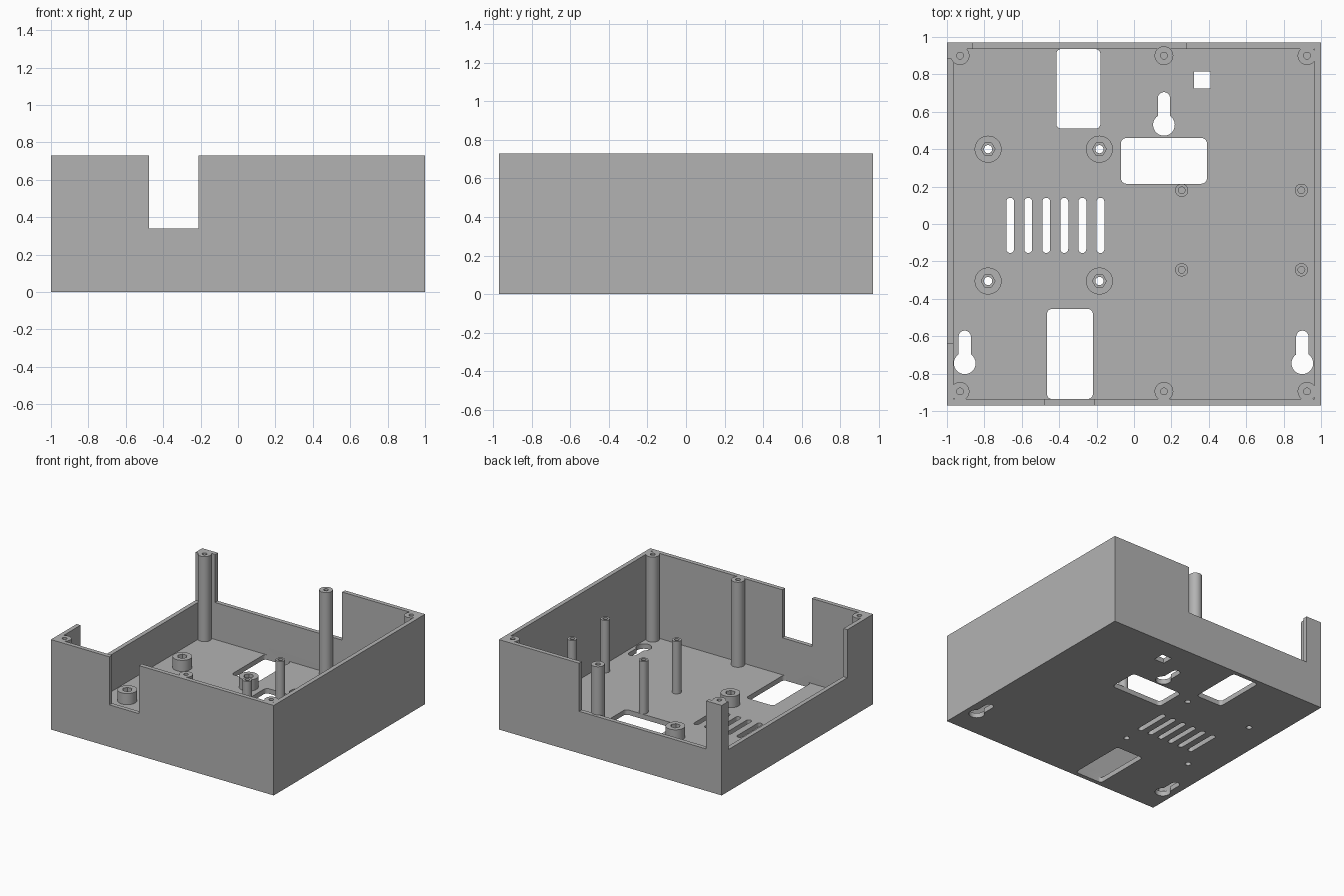
import bpy, bmesh
from math import pi, sin, cos, asin

if "Cube" in bpy.data.objects:
    bpy.data.objects.remove(bpy.data.objects["Cube"])

GREY = (0.45, 0.45, 0.45, 1)
mat = bpy.data.materials.new("light grey plastic")
mat.use_nodes = True
mat.diffuse_color = GREY
mat.node_tree.nodes["Principled BSDF"].inputs["Base Color"].default_value = GREY

HX, HY, TOP = 1.0, 0.97, 0.73      # half width, half depth, height
WALL, FLOOR, RIM = 0.035, 0.04, 0.34


# Outlines, all counter-clockwise
def arc(cx, cy, r, a0, a1, n):
    return [(cx + r * cos(a0 + (a1 - a0) * i / n),
             cy + r * sin(a0 + (a1 - a0) * i / n)) for i in range(n + 1)]


def circle(cx, cy, r, n=32):
    return arc(cx, cy, r, 0, 2 * pi, n)[:-1]


def rect(x0, x1, y0, y1):
    return [(x0, y0), (x1, y0), (x1, y1), (x0, y1)]


def rounded(x0, x1, y0, y1, r):
    corners = [(x1 - r, y1 - r), (x0 + r, y1 - r), (x0 + r, y0 + r), (x1 - r, y0 + r)]
    pts = []
    for i, (cx, cy) in enumerate(corners):
        pts += arc(cx, cy, r, i * pi / 2, (i + 1) * pi / 2, 8)
    return pts


def keyhole(cx, cy, r=0.058, w=0.033, length=0.175):
    a = asin(w / r)
    return (arc(cx, cy, r, pi / 2 + a, 2.5 * pi - a, 28)
            + arc(cx, cy + length - w, w, 0, pi, 12))


# Extruded solids: a list of (outline, z0, z1) becomes one mesh object
def solid(name, parts):
    bm = bmesh.new()
    for pts, z0, z1 in parts:
        low = [bm.verts.new((x, y, z0)) for x, y in pts]
        high = [bm.verts.new((x, y, z1)) for x, y in pts]
        bm.faces.new(low[::-1])
        bm.faces.new(high)
        for i in range(len(pts)):
            j = (i + 1) % len(pts)
            bm.faces.new((low[i], low[j], high[j], high[i]))
    mesh = bpy.data.meshes.new(name)
    bm.to_mesh(mesh)
    bm.free()
    mesh.materials.append(mat)
    obj = bpy.data.objects.new(name, mesh)
    bpy.context.collection.objects.link(obj)
    return obj


def activate(obj):
    bpy.ops.object.select_all(action='DESELECT')
    obj.select_set(True)
    bpy.context.view_layer.objects.active = obj


def cut(obj, parts):
    cutter = solid("cutter", parts)
    cutter.hide_render = True
    mod = obj.modifiers.new("cut", 'BOOLEAN')
    mod.operation, mod.solver, mod.object = 'DIFFERENCE', 'EXACT', cutter
    activate(obj)
    bpy.ops.object.modifier_apply(modifier=mod.name)
    bpy.data.objects.remove(cutter)


def smooth(obj):
    activate(obj)
    bpy.ops.object.shade_smooth_by_angle()


standoffs = [(x, y) for x in (-0.78, -0.185) for y in (-0.305, 0.4)]
board_posts = [(x, y) for x in (0.255, 0.895) for y in (-0.245, 0.18)]
lid_posts = [(x, y) for x in (-0.93, 0.16, 0.925) for y in (-0.895, 0.9)]

# Open tray
IX, IY = HX - WALL, HY - WALL
tray = solid("enclosure_tray", [(rect(-HX, HX, -HY, HY), 0, TOP)])
cut(tray, [(rect(-IX, IX, -IY, IY), FLOOR, 1)])

# Wall notches on the front, back and one side
cut(tray, [(rect(-0.475, -0.21, -1.1, -0.91), RIM, 1),
           (rect(-0.86, 0.28, 0.91, 1.1), RIM, 1),
           (rect(-1.1, -0.94, -0.64, 0.885), RIM, 1)])

# Floor openings: cable windows, square hole, keyholes, vents, screw holes
openings = [rounded(-0.415, -0.18, 0.51, IY, 0.025),
            rounded(-0.465, -0.22, -IY, -0.455, 0.025),
            rounded(-0.07, 0.39, 0.215, 0.46, 0.03),
            rect(0.32, 0.41, 0.725, 0.815),
            keyhole(0.16, 0.53), keyhole(-0.905, -0.745), keyhole(0.9, -0.745)]
for i in range(6):
    x = -0.662 + i * 0.0965
    openings.append(rounded(x - 0.021, x + 0.021, -0.155, 0.14, 0.0205))
openings += [circle(x, y, 0.022) for x, y in standoffs]
cut(tray, [(pts, -0.1, 0.1) for pts in openings])
smooth(tray)


# Repeated posts share one mesh
def place(name, first, spots):
    smooth(first)
    for i, (x, y) in enumerate(spots):
        obj = first
        if i:
            obj = bpy.data.objects.new(f"{name}_{i + 1}", first.data)
            bpy.context.collection.objects.link(obj)
        obj.location = (x, y, 0)


# Short standoffs with a hexagonal nut pocket
post = solid("nut_standoff", [(circle(0, 0, 0.072, 48), FLOOR, 0.13)])
cut(post, [(circle(0, 0, 0.022), 0, 0.2)])
cut(post, [(circle(0, 0, 0.037, 6), 0.08, 0.2)])
place("nut_standoff", post, standoffs)

# Thin board posts with screw holes
post = solid("board_post", [(circle(0, 0, 0.035), FLOOR, 0.465)])
cut(post, [(circle(0, 0, 0.018), 0.2, 1)])
place("board_post", post, board_posts)

# Tall lid posts with screw holes, merged into the walls
post = solid("lid_post", [(circle(0, 0, 0.05, 48), FLOOR / 2, TOP)])
cut(post, [(circle(0, 0, 0.018), 0.4, 1)])
place("lid_post", post, lid_posts)
